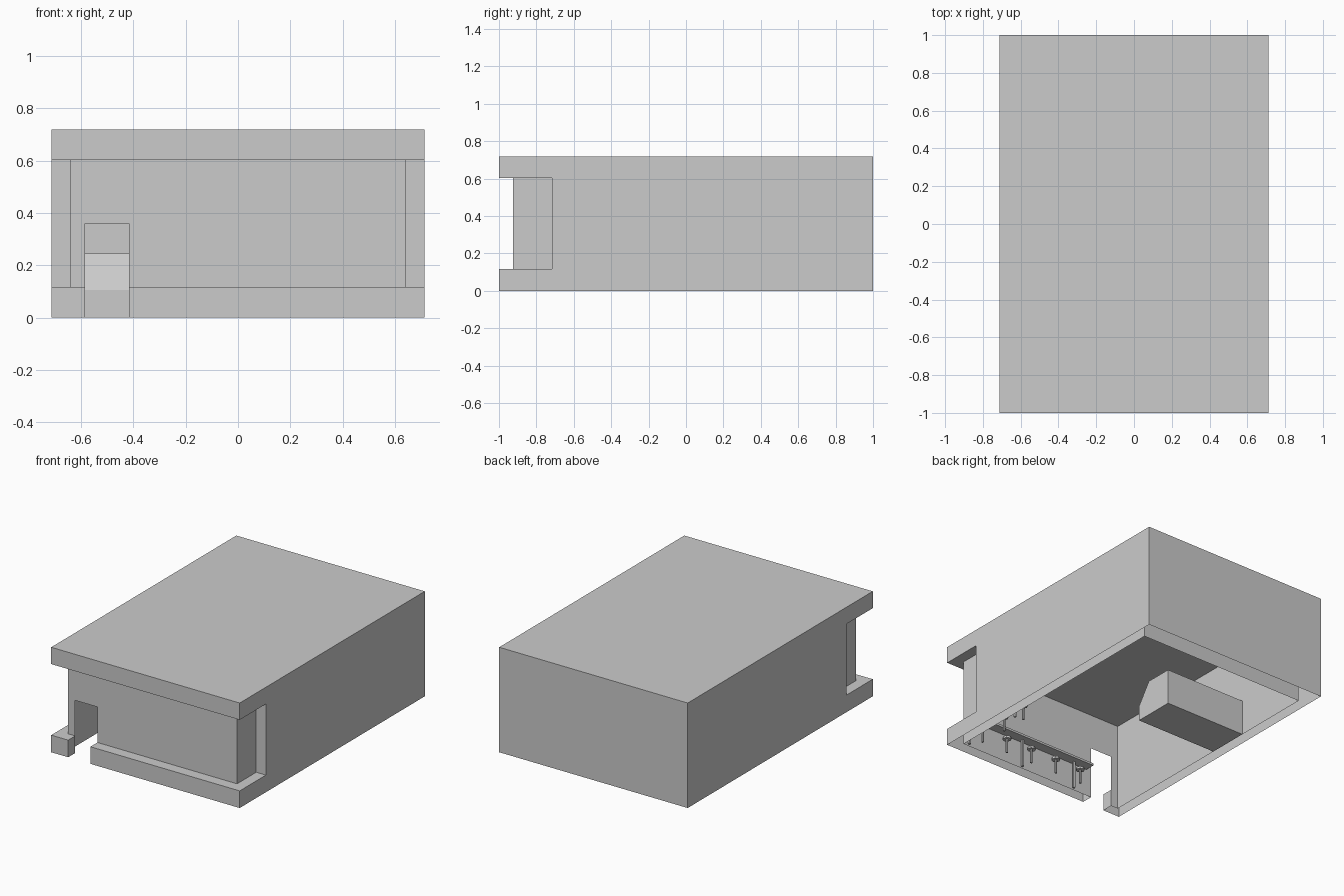
import bpy, bmesh

if "Cube" in bpy.data.objects:
    bpy.data.objects.remove(bpy.data.objects["Cube"])

W, WI = 0.713, 0.64            # outer and inner half width
H, ZB, ZC = 0.718, 0.117, 0.603  # roof, base ledge, soffit heights
YF, YR, YB = -0.924, -0.717, 0.867  # front wall, recess end, inner back wall
D0, D1, DH = -0.585, -0.417, 0.36   # door opening


def build(name, polys):
    bm = bmesh.new()
    for p in polys:
        bm.faces.new([bm.verts.new(v) for v in p])
    bmesh.ops.remove_doubles(bm, verts=bm.verts[:], dist=1e-4)
    bmesh.ops.recalc_face_normals(bm, faces=bm.faces[:])
    me = bpy.data.meshes.new(name)
    bm.to_mesh(me)
    bm.free()
    ob = bpy.data.objects.new(name, me)
    bpy.context.collection.objects.link(ob)
    return ob


def flat_x(x, pts): return [(x, y, z) for y, z in pts]
def flat_y(y, pts): return [(x, y, z) for x, z in pts]
def flat_z(z, pts): return [(x, y, z) for x, y in pts]
def rect(a0, a1, b0, b1): return [(a0, b0), (a1, b0), (a1, b1), (a0, b1)]


def box(name, x0, x1, y0, y1, z0, z1):
    return build(name, [flat_x(x, rect(y0, y1, z0, z1)) for x in (x0, x1)]
                 + [flat_y(y, rect(x0, x1, z0, z1)) for y in (y0, y1)]
                 + [flat_z(z, rect(x0, x1, y0, y1)) for z in (z0, z1)])


# Outer shell, open underneath, with the front recess
side = [(1, 0), (1, H), (-1, H), (-1, ZC), (YR, ZC), (YR, ZB), (-1, ZB), (-1, 0)]
shell = [flat_z(H, rect(-W, W, -1, 1)),
         flat_y(1, rect(-W, W, 0, H)),
         flat_y(-1, rect(-W, W, ZC, H)),
         flat_z(ZC, rect(-W, W, -1, YF))]
for s in (-1, 1):
    shell += [flat_x(s * W, side),
              flat_y(YR, rect(s * WI, s * W, ZB, ZC)),
              flat_z(ZB, rect(s * WI, s * W, YF, YR)),
              flat_z(ZC, rect(s * WI, s * W, YF, YR))]
# Base bar on both sides of the door
for outer, door in ((-W, D0), (W, D1)):
    shell += [flat_y(-1, rect(outer, door, 0, ZB)),
              flat_z(ZB, rect(outer, door, -1, YF)),
              flat_x(door, rect(-1, YF, 0, ZB))]
build("outer_shell", shell)

# Inner room with the door opening
front = [(-WI, 0), (D0, 0), (D0, DH), (D1, DH), (D1, 0), (WI, 0), (WI, ZC), (-WI, ZC)]
build("inner_room", [flat_y(YF, front),
                     flat_y(YB, rect(-WI, WI, 0, ZC)),
                     flat_z(ZC, rect(-WI, WI, YF, YB)),
                     flat_x(-WI, rect(YF, YB, 0, ZC)),
                     flat_x(WI, rect(YF, YB, 0, ZC))])

# Service counter with a sloped front
prof = [(0.023, 0), (0.31, 0), (0.31, 0.245), (0.12, 0.245), (0.023, 0.106)]
x0, x1 = -WI, -0.023
build("service_counter", [flat_x(x0, prof), flat_x(x1, prof)] + [
    [(x0, *a), (x1, *a), (x1, *b), (x0, *b)] for a, b in zip(prof, prof[1:] + prof[:1])])

# L-shaped window counter and its legs
box("window_counter_front", -0.38, WI, YF, -0.855, 0.19, 0.205)
box("window_counter_side", 0.57, WI, -0.855, -0.35, 0.19, 0.205)
for x, y in ((-0.255, -0.9), (0.17, -0.9), (0.61, -0.9), (0.61, -0.45)):
    box("counter_leg", x - 0.007, x + 0.007, y - 0.007, y + 0.007, 0, 0.19)


# Stools along both counters
def cylinder(name, x, y, r, z0, z1):
    bpy.ops.mesh.primitive_cylinder_add(vertices=8, radius=r, depth=z1 - z0,
                                        location=(x, y, (z0 + z1) / 2))
    bpy.context.object.name = name


spots = [(-0.25 + 0.203 * i, -0.83) for i in range(5)] + [(0.55, -0.63), (0.55, -0.44)]
for x, y in spots:
    cylinder("stool_leg", x, y, 0.008, 0, 0.095)
    cylinder("stool_seat", x, y, 0.028, 0.095, 0.11)
